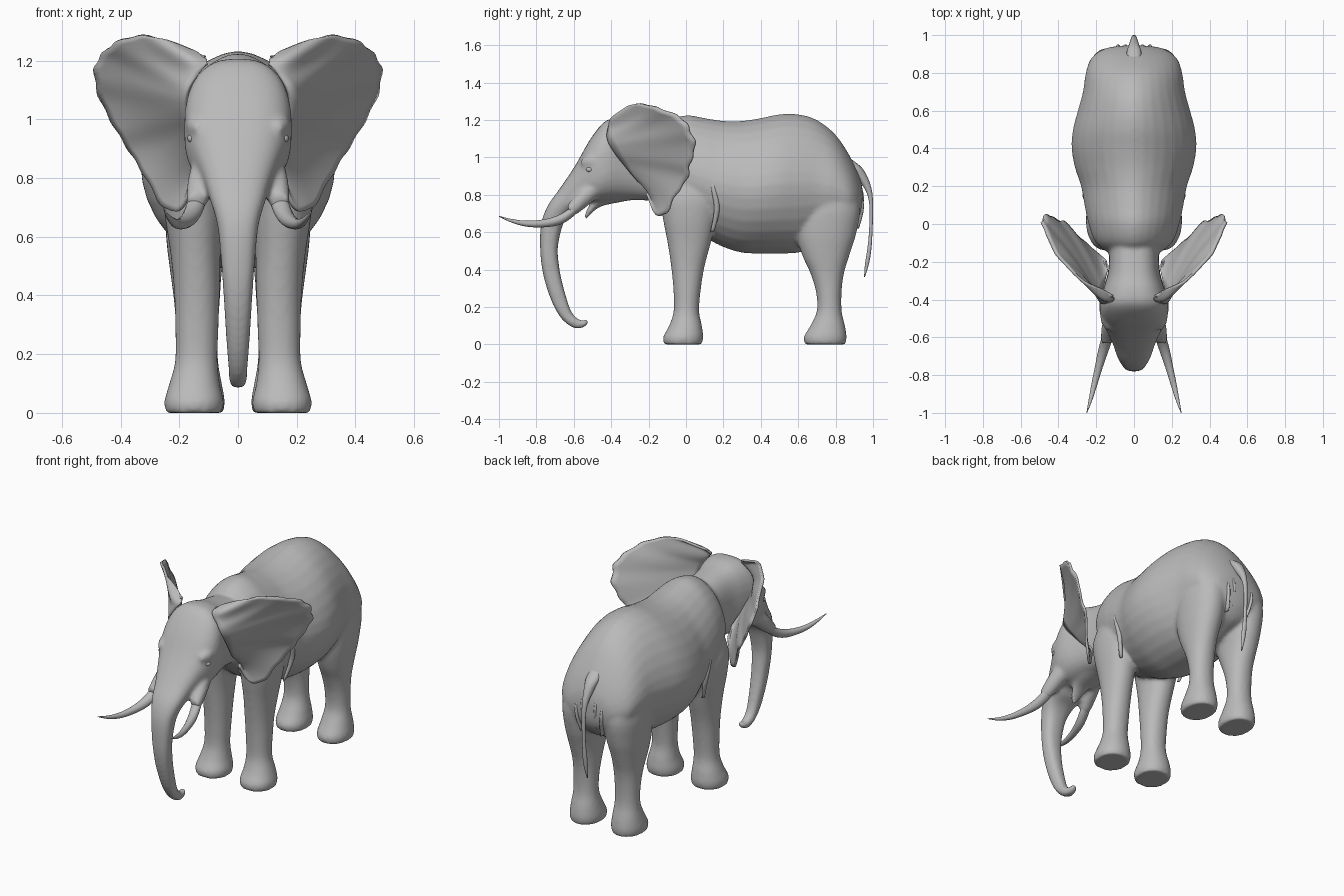
import bpy, bmesh, math
from mathutils import Vector

skin = bpy.data.materials.new("elephant_grey")
skin.diffuse_color = (0.49, 0.49, 0.49, 1)


def sample(keys, steps):
    """Smooth curve through the key tuples."""
    k = [Vector(v) for v in keys]
    out = []
    for i in range(len(k) - 1):
        a, b, c, d = k[max(i - 1, 0)], k[i], k[i + 1], k[min(i + 2, len(k) - 1)]
        for s in range(steps):
            t = s / steps
            out.append(0.5 * (2 * b + (c - a) * t + (2 * a - 5 * b + 4 * c - d) * t * t
                              + (3 * b - a - 3 * c + d) * t ** 3))
    return out + [k[-1]]


def loft(bm, sections, side=1, egg=0.0, power=1.0, steps=4, sides=32):
    """Skin rings; a section is one edge (y, z), the opposite edge (y, z), half width, centre x."""
    rings = []
    for y1, z1, y2, z2, w, cx in sample(sections, steps):
        ring = []
        for i in range(sides):
            a = 2 * math.pi * i / sides
            c, s = math.cos(a), math.sin(a)
            c2 = math.copysign(abs(c) ** power, c)
            s2 = math.copysign(abs(s) ** power, s)
            f = (1 + c2) / 2
            x = side * (cx + max(w, 0.001) * s2 * (1 - egg * c))
            ring.append(bm.verts.new((x, y2 + (y1 - y2) * f, z2 + (z1 - z2) * f)))
        rings.append(ring)
    for r, q in zip(rings, rings[1:]):
        for i in range(sides):
            j = (i + 1) % sides
            bm.faces.new((r[i], r[j], q[j], q[i]))
    bm.faces.new(rings[0])
    bm.faces.new(rings[-1])


def finish(name, bm):
    bmesh.ops.recalc_face_normals(bm, faces=bm.faces[:])
    for f in bm.faces:
        f.smooth = True
    me = bpy.data.meshes.new(name)
    bm.to_mesh(me)
    bm.free()
    me.materials.append(skin)
    ob = bpy.data.objects.new(name, me)
    bpy.context.collection.objects.link(ob)
    return ob


# Torso: y, top, bottom, half width
torso = [(-.17, 1.10, .80, .11), (-.10, 1.19, .70, .20), (0, 1.225, .62, .24),
         (.1, 1.21, .57, .262), (.2, 1.195, .52, .28), (.3, 1.195, .49, .313),
         (.4, 1.21, .485, .33), (.5, 1.23, .485, .323), (.6, 1.23, .49, .297),
         (.7, 1.20, .52, .27), (.8, 1.12, .56, .255), (.88, 1.0, .6, .225),
         (.93, .89, .67, .15), (.945, .82, .73, .05)]
# Head running down into the trunk: upper edge, lower edge, half width
head = [(-.05, 1.15, -.05, .75, .13), (-.25, 1.18, -.22, .77, .135),
        (-.35, 1.205, -.32, .77, .16), (-.43, 1.195, -.40, .765, .182),
        (-.51, 1.10, -.46, .76, .178), (-.59, .96, -.53, .76, .145),
        (-.67, .84, -.57, .73, .115), (-.74, .74, -.625, .695, .092),
        (-.775, .64, -.66, .635, .07), (-.78, .52, -.685, .52, .058),
        (-.772, .42, -.68, .43, .051), (-.75, .32, -.665, .345, .045),
        (-.71, .21, -.635, .235, .038), (-.66, .13, -.61, .17, .032),
        (-.60, .088, -.575, .135, .03), (-.55, .09, -.55, .128, .026),
        (-.52, .112, -.53, .137, .018)]
# Legs: height, front, back, half width, centre x
front_leg = [(0, -.118, .085, .096, .15), (.04, -.122, .092, .101, .15), (.10, -.09, .085, .086, .148),
             (.18, -.066, .07, .072, .142), (.30, -.068, .08, .074, .14), (.42, -.08, .10, .078, .14),
             (.55, -.10, .135, .086, .145), (.68, -.125, .165, .1, .15), (.80, -.14, .18, .1, .15),
             (.95, -.10, .14, .07, .13)]
rear_leg = [(0, .635, .853, .09, .14), (.04, .63, .859, .095, .14), (.10, .665, .85, .085, .14),
            (.18, .70, .832, .072, .14), (.28, .695, .832, .072, .14), (.38, .665, .845, .078, .14),
            (.48, .62, .875, .088, .143), (.60, .59, .912, .105, .14), (.75, .60, .93, .112, .135),
            (.92, .66, .87, .08, .12)]

bm = bmesh.new()
loft(bm, [(y, t, y, b, w, 0) for y, t, b, w in torso], egg=.06, power=1.12)
loft(bm, [s + (0,) for s in head], power=.78)
# Lower jaw and lip
loft(bm, [(-.30, .90, -.30, .77, .10, 0), (-.42, .84, -.38, .755, .085, 0),
          (-.49, .78, -.46, .735, .055, 0), (-.53, .72, -.515, .69, .03, 0),
          (-.543, .685, -.535, .66, .016, 0)])
for side in (-1, 1):
    for leg in (front_leg, rear_leg):
        loft(bm, [(f, z, b, z, w, cx) for z, f, b, w, cx in leg], side, power=.93)
    # Tusk socket, cheek and brow
    loft(bm, [(-.47, .91, -.44, .81, .05, .10), (-.55, .845, -.52, .745, .048, .122),
              (-.61, .775, -.585, .695, .038, .138), (-.635, .745, -.62, .685, .028, .146)], side)
    loft(bm, [(-.56, .99, -.56, .95, .015, .135), (-.51, 1.015, -.51, .94, .03, .147),
              (-.45, 1.01, -.45, .95, .02, .155)], side)
body = finish("body_head_and_legs", bm)
mod = body.modifiers.new("merge_parts", 'REMESH')
mod.mode = 'VOXEL'
mod.voxel_size = .010
mod.use_smooth_shade = True
mod = body.modifiers.new("soften_joins", 'SMOOTH')
mod.factor = .5
mod.iterations = 9

# Ears: root line on the head, outer rim
ear_root = [(.105, -.40, 1.19), (.165, -.42, 1.11), (.178, -.39, 1.04),
            (.16, -.32, .95), (.14, -.25, .87)]
ear_rim = [(.115, -.385, 1.215), (.20, -.33, 1.25), (.31, -.27, 1.285), (.40, -.17, 1.27),
           (.455, -.07, 1.23), (.485, .01, 1.17), (.47, .04, 1.08), (.42, .03, .98),
           (.365, 0, .89), (.31, -.05, .80), (.25, -.115, .70), (.19, -.16, .70), (.155, -.22, .80)]
for label, side in (("left", 1), ("right", -1)):
    bm = bmesh.new()
    grid = []
    for i, (r, o) in enumerate(zip(sample(ear_root, 18), sample(ear_rim, 6))):
        row = []
        # The upper fold swells forwards, the rest of the ear is hollow
        bulge = .03 - .055 * math.exp(-((i / 72 - .09) / .09) ** 2)
        for j in range(13):
            s = j / 12
            p = r.lerp(o, s * (1 + .012 * math.sin(i * 1.1) * s))
            p.y += bulge * math.sin(math.pi * s) + .006 * s * math.sin(i * .55)
            row.append(bm.verts.new((side * p.x, p.y, p.z)))
        grid.append(row)
    for a, b in zip(grid, grid[1:]):
        for j in range(12):
            bm.faces.new((a[j], a[j + 1], b[j + 1], b[j]))
    ear = finish(label + "_ear", bm)
    mod = ear.modifiers.new("thickness", 'SOLIDIFY')
    mod.thickness = .014
    mod.offset = 0

    # Tusks: y, z, radius, x
    bm = bmesh.new()
    tusk = [(-.56, .755, .030, .13), (-.62, .70, .030, .147), (-.68, .665, .027, .165),
            (-.76, .647, .021, .187), (-.85, .645, .016, .21), (-.93, .66, .010, .23),
            (-1.0, .685, .002, .25)]
    loft(bm, [(y, z + r, y, z - r, r, x) for y, z, r, x in tusk], side, sides=16)
    finish(label + "_tusk", bm)

    # Eyes set under the brow
    bm = bmesh.new()
    bmesh.ops.create_uvsphere(bm, u_segments=16, v_segments=10, radius=.02)
    for v in bm.verts:
        v.co = Vector((v.co.x * .8 + side * .157, v.co.y - .515, v.co.z * .75 + .935))
    finish(label + "_eye", bm)

# Tail with a flattened tuft: height, front, back, half width
bm = bmesh.new()
tail = [(1.0, .84, .87, .03), (.95, .86, .935, .04), (.90, .90, .968, .03),
        (.84, .95, .99, .019), (.78, .975, .999, .014), (.70, .982, 1.0, .012), (.58, .977, .996, .011),
        (.50, .968, .99, .014), (.43, .957, .978, .012), (.36, .952, .957, .003)]
loft(bm, [(f, z, b, z, w, 0) for z, f, b, w in tail], sides=16)
finish("tail", bm)

# Skin folds beside the tail and behind the shoulders
bm = bmesh.new()
for side in (-1, 1):
    for x, top, low in ((.045, .90, .66), (.085, .86, .62)):
        loft(bm, [(.88, top, .92, top, .006, x), (.905, (top + low) / 2, .952, (top + low) / 2, .012, x),
                  (.88, low, .925, low, .005, x * .8)], side, sides=12)
    loft(bm, [(.11, .92, .14, .92, .01, .248), (.135, .82, .165, .82, .016, .257),
              (.15, .72, .18, .72, .014, .247), (.13, .60, .15, .60, .008, .215)], side, sides=12)
finish("skin_folds", bm)
